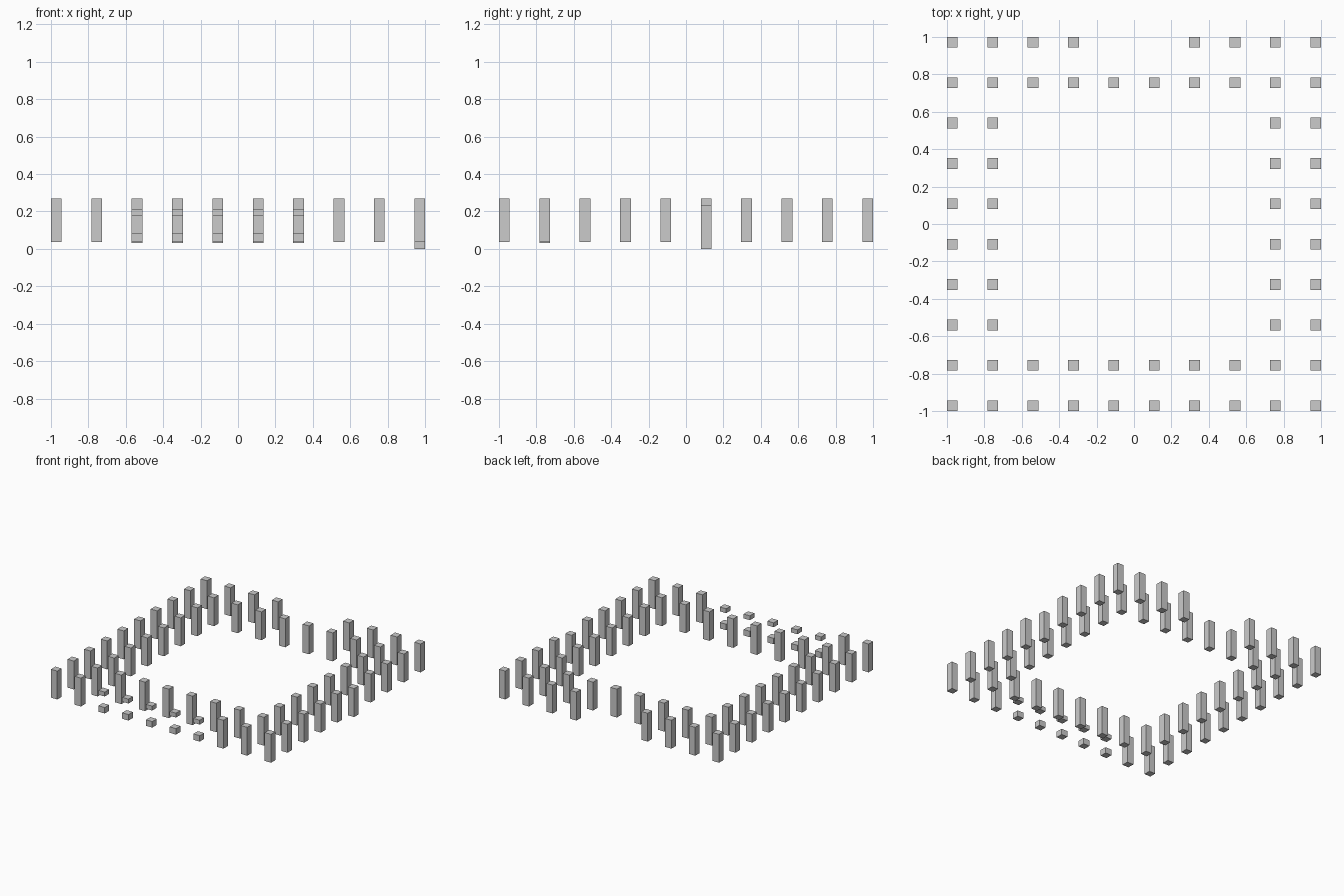
import bpy, bmesh
from mathutils import Matrix

if "Cube" in bpy.data.objects:
    bpy.data.objects.remove(bpy.data.objects["Cube"])

W = 0.057          # post width
N = 10             # posts per side
EDGE = 1 - W / 2   # centre of the outer ring
LOW, HIGH = 0.037, 0.27


def pos(i):
    return -EDGE + 2 * EDGE * i / (N - 1)


def add_post(bm, i, j, z0, z1):
    m = Matrix.Translation((pos(i), pos(j), (z0 + z1) / 2)) @ Matrix.Diagonal((W, W, z1 - z0, 1))
    bmesh.ops.create_cube(bm, size=1, matrix=m)


def make(name, blocks):
    bm = bmesh.new()
    for b in blocks:
        add_post(bm, *b)
    mesh = bpy.data.meshes.new(name)
    bm.to_mesh(mesh)
    bm.free()
    bpy.context.collection.objects.link(bpy.data.objects.new(name, mesh))


outer, inner, stubs, lintels = [], [], [], []
for i in range(N):
    for j in range(N):
        ring = min(i, j, N - 1 - i, N - 1 - j)
        if ring > 1 or (j == N - 1 and i in (4, 5)):   # courtyard and back gap
            continue
        front_bay = 2 <= i <= 6
        if ring == 0 and j == 0 and front_bay:         # window bay: block below and above
            stubs.append((i, j, LOW, 0.086))
            lintels.append((i, j, 0.177, 0.213))
        elif (i, j) == (N - 1, 5):                     # sunken post on the right side
            outer.append((i, j, 0.0, HIGH - 0.036))
        elif ring == 0:
            outer.append((i, j, LOW, HIGH))
        else:
            inner.append((i, j, 0.032 if j == 1 and front_bay else LOW, HIGH))

make("outer_posts", outer)
make("inner_posts", inner)
make("window_lower_blocks", stubs)
make("window_upper_blocks", lintels)
